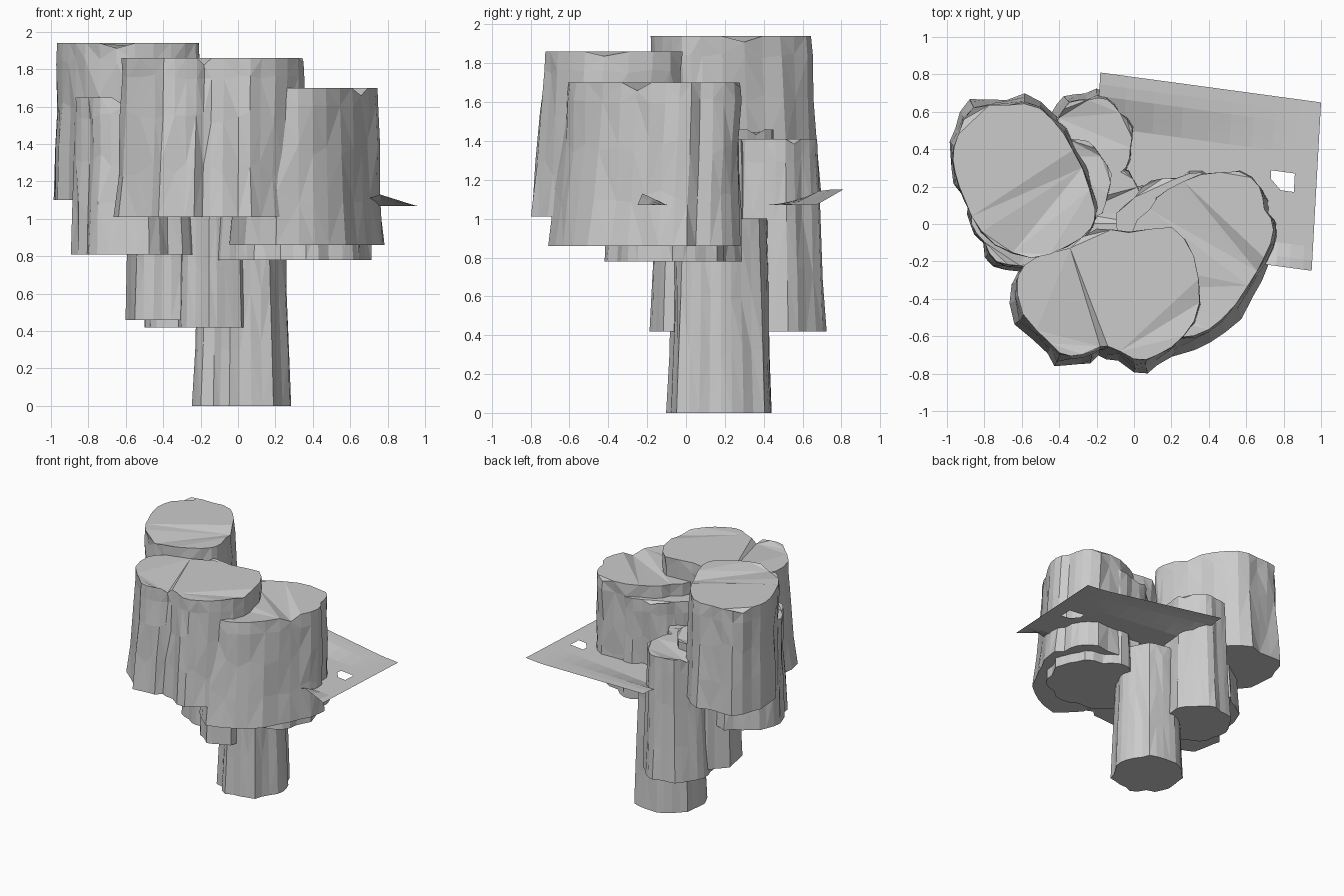
import bpy, bmesh, math, random
from mathutils import Vector

if "Cube" in bpy.data.objects:
    bpy.data.objects.remove(bpy.data.objects["Cube"])


def spline(pts, per):
    """Closed smooth outline through the given points."""
    out, n = [], len(pts)
    p = [Vector(q) for q in pts]
    for i in range(n):
        a, b, c, d = (p[(i + k) % n] for k in (-1, 0, 1, 2))
        for s in range(per):
            t = s / per
            out.append(0.5 * (2 * b + (c - a) * t + (2 * a - 5 * b + 4 * c - d) * t * t
                              + (3 * b - a - 3 * c + d) * t ** 3))
    return out


def oval(cx, cy, rx, ry, lobes=8, rot=0.0):
    """Lobed oval outline points."""
    pts = []
    for i in range(lobes * 2):
        a = math.pi * i / lobes + rot
        r = 1.0 if i % 2 == 0 else 0.92
        pts.append((cx + rx * r * math.cos(a), cy + ry * r * math.sin(a)))
    return pts


def finish(name, bm):
    me = bpy.data.meshes.new(name)
    bm.to_mesh(me)
    bm.free()
    ob = bpy.data.objects.new(name, me)
    bpy.context.collection.objects.link(ob)
    return ob


def column(name, pts, z0, z1, flare=1.06, shift=(0, 0), seed=1, rough=0.017, dip=0.045):
    """Craggy upright column: top outline, wider foot, chipped rim."""
    rnd = random.Random(seed)
    top = spline(pts, 2)
    n = len(top)
    c = sum(top, Vector((0, 0))) / n
    sh = Vector(shift)
    groove = [rnd.uniform(-rough, rough) for _ in range(n)]
    bm = bmesh.new()
    rings = []
    for f in (0.0, 0.3, 0.62, 0.9, 1.0):
        k = 1 + (flare - 1) * (1 - f) - 0.02 * math.sin(math.pi * f)
        ring = []
        for i, q in enumerate(top):
            d = q - c
            amt = groove[i] * (1.3 - f)
            z = z0 + f * (z1 - z0)
            if 0 < f < 0.95:
                amt += rnd.uniform(-rough, rough) * 0.6
                z += rnd.uniform(-0.05, 0.04) if f < 0.8 else rnd.uniform(-0.03, 0.0)
            if f == 1.0 and i % 9 == seed % 9:
                z -= rnd.uniform(0.5, 1.0) * dip
            w = c + d * k + sh * (1 - f) + d.normalized() * amt
            ring.append(bm.verts.new((w.x, w.y, z)))
        rings.append(ring)
    for lo, hi in zip(rings, rings[1:]):
        for i in range(n):
            j = (i + 1) % n
            bm.faces.new((lo[i], lo[j], hi[j], hi[i]))
    bm.faces.new(rings[-1])
    bm.faces.new(rings[0][::-1])
    bmesh.ops.triangulate(bm, faces=bm.faces[:])
    bmesh.ops.recalc_face_normals(bm, faces=bm.faces[:])
    return finish(name, bm)


# Broad upper columns
column("tall_back_left_column",
       [(-0.97, 0.34), (-0.94, 0.48), (-0.86, 0.62), (-0.68, 0.64), (-0.5, 0.62), (-0.38, 0.48),
        (-0.28, 0.3), (-0.21, 0.08), (-0.23, -0.02), (-0.36, -0.12), (-0.55, -0.18),
        (-0.74, -0.11), (-0.87, 0.04), (-0.93, 0.2)],
       1.10, 1.94, 1.06, (0, 0.02), seed=3)
column("front_column",
       [(-0.62, -0.28), (-0.52, -0.18), (-0.34, -0.13), (-0.2, -0.02), (-0.03, -0.05), (0.2, -0.02),
        (0.32, -0.17), (0.35, -0.42), (0.27, -0.6), (0.13, -0.7), (0.0, -0.72), (-0.14, -0.65),
        (-0.22, -0.68), (-0.34, -0.71), (-0.45, -0.64), (-0.59, -0.48)],
       1.01, 1.86, 1.04, (-0.01, -0.05), seed=5)
column("right_column",
       [(-0.02, -0.06), (0.08, 0.08), (0.18, 0.19), (0.36, 0.26), (0.56, 0.28), (0.67, 0.2),
        (0.70, 0.08), (0.75, -0.03), (0.70, -0.18), (0.61, -0.33), (0.47, -0.51), (0.32, -0.6),
        (0.12, -0.57), (0.02, -0.35)],
       0.86, 1.70, 1.09, (0.01, -0.04), seed=8)
column("right_inner_column", oval(0.29, -0.06, 0.405, 0.34, 9), 0.78, 1.60, 1.05,
       (0, -0.01), seed=11)
column("left_lower_column", oval(-0.55, 0.06, 0.33, 0.31, 8, 0.2), 0.81, 1.65, 1.07, seed=13)

# Slim supporting columns
column("base_column", oval(0.015, 0.18, 0.24, 0.25, 7), 0.0, 1.0, 1.12, seed=17, rough=0.01)
column("back_column", oval(-0.23, 0.44, 0.23, 0.245, 7, 0.3), 0.42, 1.41, 1.17, (-0.015, 0),
       seed=19, rough=0.01)
column("middle_column", oval(-0.13, 0.08, 0.185, 0.24, 7, 0.1), 0.42, 1.41, 1.10, seed=23, rough=0.008)
column("left_support_column", oval(-0.35, 0.22, 0.235, 0.25, 7, 0.2), 0.46, 1.46, 1.06,
       seed=29, rough=0.008)

# Thin sheet with curled edges and a hole
corners = [Vector(q) for q in ((-0.23, -0.09), (0.95, -0.25), (1.0, 0.65), (-0.18, 0.81))]
us = [0, 0.12, 0.25, 0.38, 0.5, 0.6, 0.7, 0.793, 0.84, 0.9, 0.96, 1]
vs = [0, 0.06, 0.14, 0.25, 0.36, 0.45, 0.51, 0.56, 0.68, 0.74, 0.8, 0.86, 0.93, 1]
bm = bmesh.new()
grid = []
for v in vs:
    row = []
    for u in us:
        p = corners[0].lerp(corners[1], u).lerp(corners[3].lerp(corners[2], u), v)
        back = min(1, max(0, (v - 0.68) / 0.2)) * max(0, 1 - u * 1.15)
        front = max(0, 1 - v / 0.14) * max(0, 1 - abs(u - 0.84) / 0.16)
        row.append(bm.verts.new((p.x, p.y, 1.07 + 0.08 * back + 0.06 * front)))
    grid.append(row)
for j in range(len(vs) - 1):
    for i in range(len(us) - 1):
        if i in (7, 8) and j in (5, 6):      # opening
            continue
        bm.faces.new((grid[j][i], grid[j][i + 1], grid[j + 1][i + 1], grid[j + 1][i]))
# chipped corner of the opening
bm.faces.new((grid[5][7], grid[5][8], grid[6][7]))
finish("torn_sheet", bm)
